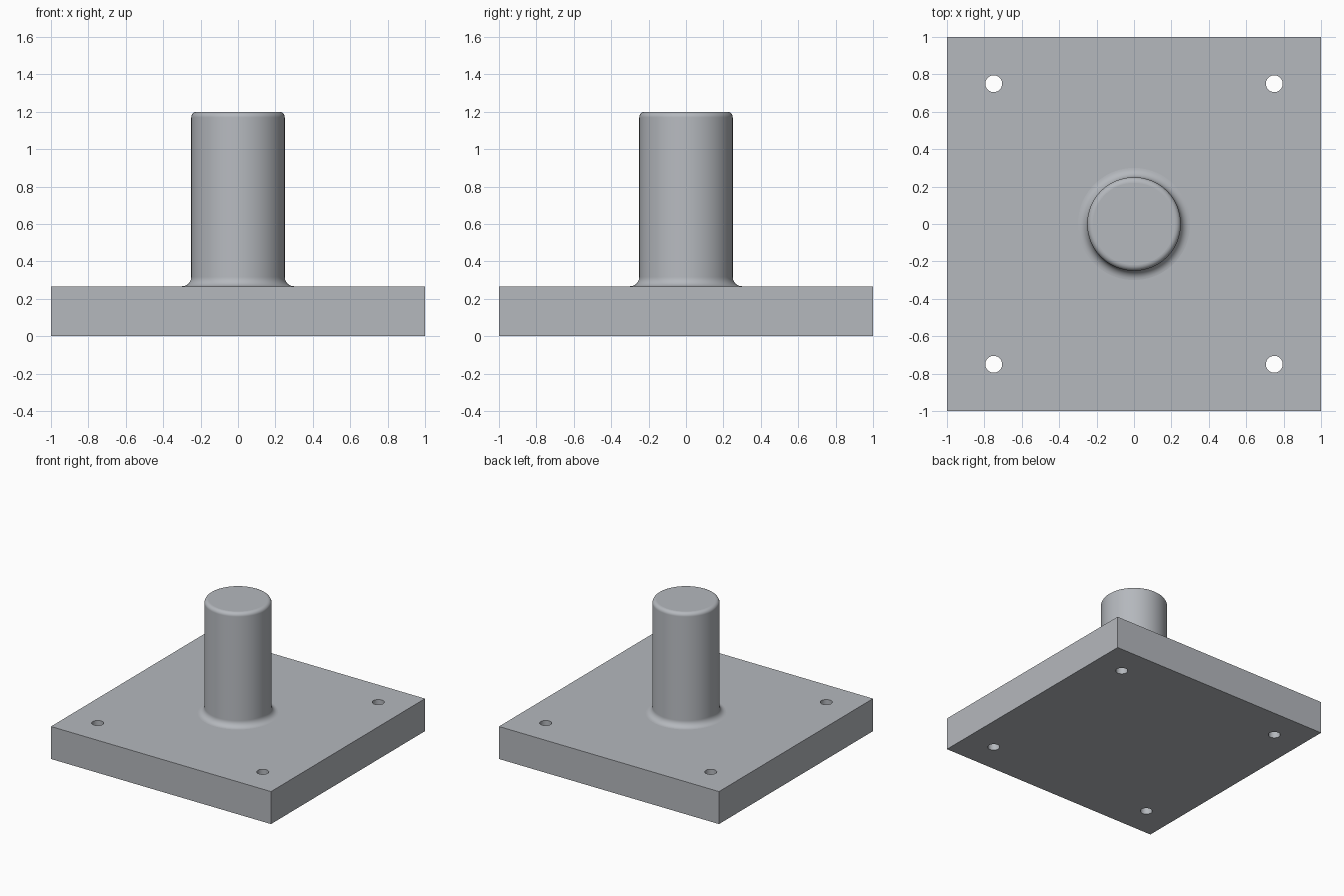
import bpy, bmesh, math

if "Cube" in bpy.data.objects:
    bpy.data.objects.remove(bpy.data.objects["Cube"])

PLATE_TOP, POST_TOP, POST_R = 0.267, 1.2, 0.25
FILLET, ROUND, HOLE_R, HOLE_POS = 0.05, 0.03, 0.045, 0.75

steel = bpy.data.materials.new("grey steel")
steel.diffuse_color = (0.46, 0.48, 0.51, 1)
steel.use_nodes = True
steel.node_tree.nodes["Principled BSDF"].inputs["Base Color"].default_value = steel.diffuse_color


def make_object(name, bm):
    bmesh.ops.recalc_face_normals(bm, faces=bm.faces)
    mesh = bpy.data.meshes.new(name)
    bm.to_mesh(mesh)
    bm.free()
    mesh.materials.append(steel)
    obj = bpy.data.objects.new(name, mesh)
    bpy.context.collection.objects.link(obj)
    return obj


def arc(cx, cz, r, a0, a1, n=8):
    angles = [math.radians(a0 + (a1 - a0) * i / n) for i in range(n + 1)]
    return [(cx + r * math.cos(a), cz + r * math.sin(a)) for a in angles]


def lathe(name, profile, sides):
    """Solid of revolution with flat caps at both ends of the profile."""
    bm = bmesh.new()
    rings = [[bm.verts.new((r * math.cos(math.tau * i / sides),
                            r * math.sin(math.tau * i / sides), z))
              for i in range(sides)] for r, z in profile]
    for a, b in zip(rings, rings[1:]):
        for i in range(sides):
            j = (i + 1) % sides
            bm.faces.new((a[i], a[j], b[j], b[i]))
    bm.faces.new(rings[0][::-1])
    bm.faces.new(rings[-1])
    return make_object(name, bm)


# Square base plate
bm = bmesh.new()
bmesh.ops.create_cube(bm, size=1)
for v in bm.verts:
    v.co = (v.co.x * 2, v.co.y * 2, (v.co.z + 0.5) * PLATE_TOP)
body = make_object("base_plate_with_post", bm)

# Round post: filleted foot, rounded top rim, root buried in the plate
profile = [(POST_R + FILLET, PLATE_TOP - 0.1)]
profile += arc(POST_R + FILLET, PLATE_TOP + FILLET, FILLET, 270, 180)
profile += arc(POST_R - ROUND, POST_TOP - ROUND, ROUND, 0, 90)
tools = [(lathe("post", profile, 96), 'UNION')]

# Corner bolt holes
for x in (-HOLE_POS, HOLE_POS):
    for y in (-HOLE_POS, HOLE_POS):
        cutter = lathe("bolt_hole_cutter",
                       [(HOLE_R, -0.1), (HOLE_R, PLATE_TOP + 0.1)], 48)
        cutter.location = (x, y, 0)
        tools.append((cutter, 'DIFFERENCE'))

# Join the post and drill the plate
for tool, operation in tools:
    mod = body.modifiers.new(tool.name, 'BOOLEAN')
    mod.operation, mod.solver, mod.object = operation, 'EXACT', tool
bpy.context.view_layer.update()
result = bpy.data.meshes.new_from_object(
    body.evaluated_get(bpy.context.evaluated_depsgraph_get()))
body.modifiers.clear()
body.data = result
for tool, _ in tools:
    bpy.data.objects.remove(tool)

# Smooth the round surfaces, keep the planar faces flat
bpy.ops.object.select_all(action='DESELECT')
body.select_set(True)
bpy.context.view_layer.objects.active = body
bpy.ops.object.shade_smooth_by_angle(angle=math.radians(30))
for p in body.data.polygons:
    if abs(p.normal.z) > 0.999:
        p.use_smooth = False
